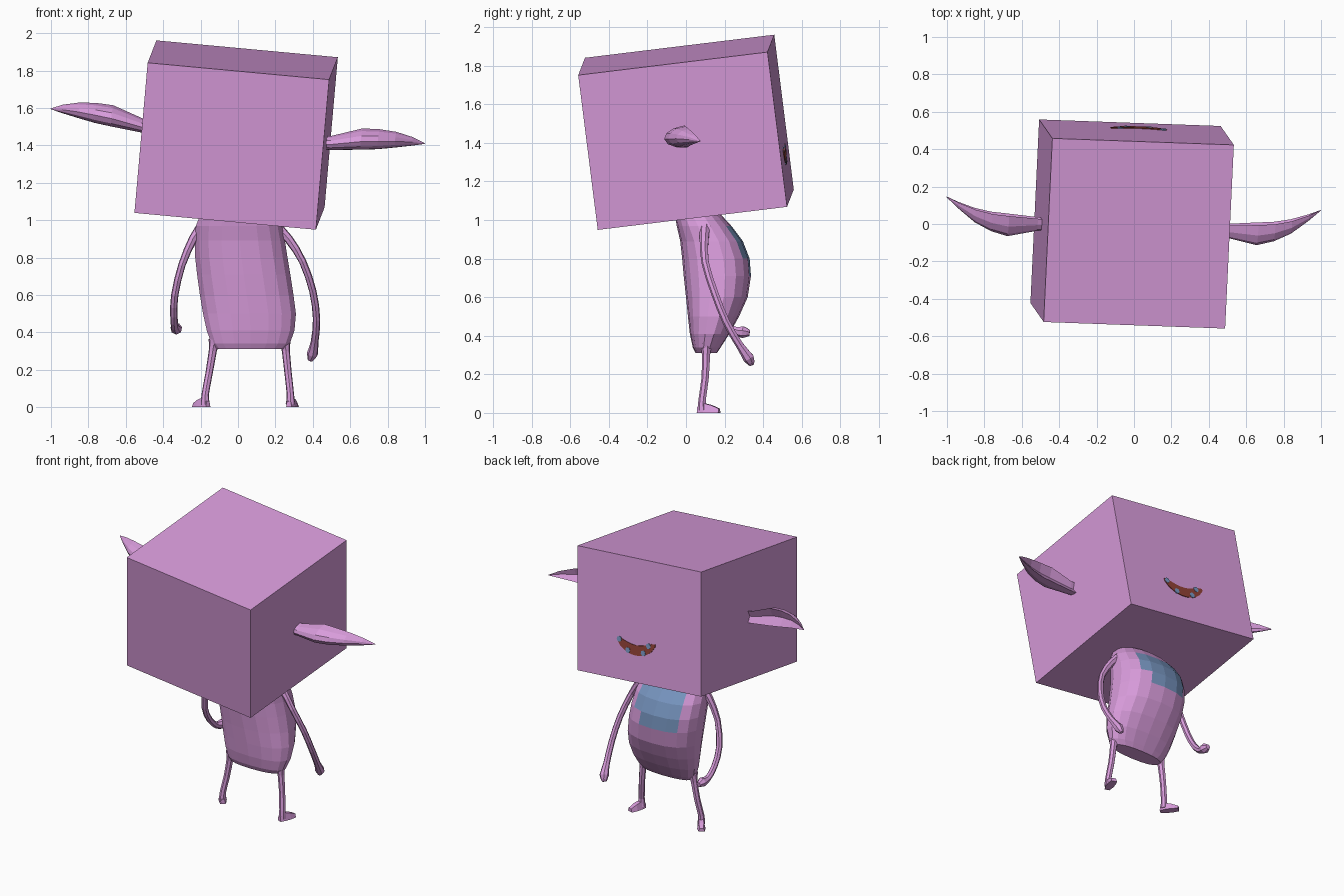
import bpy, bmesh, math
from mathutils import Vector, Matrix

if "Cube" in bpy.data.objects:
    bpy.data.objects.remove(bpy.data.objects["Cube"])


def material(name, rgb):
    m = bpy.data.materials.new(name)
    m.use_nodes = True
    m.diffuse_color = (*rgb, 1)
    m.node_tree.nodes["Principled BSDF"].inputs["Base Color"].default_value = (*rgb, 1)
    return m


PINK = material("pink skin", (0.69, 0.33, 0.71))
BLUE = material("dull blue", (0.19, 0.31, 0.54))
RED = material("brick red", (0.28, 0.054, 0.036))


def finish(name, bm, *mats):
    bmesh.ops.recalc_face_normals(bm, faces=bm.faces)
    mesh = bpy.data.meshes.new(name)
    bm.to_mesh(mesh)
    bm.free()
    for m in mats:
        mesh.materials.append(m)
    ob = bpy.data.objects.new(name, mesh)
    bpy.context.collection.objects.link(ob)
    return ob


def loft(name, rings, *mats):
    """Skin a list of equal-length point rings and cap both ends."""
    bm = bmesh.new()
    rows = [[bm.verts.new(p) for p in ring] for ring in rings]
    n = len(rows[0])
    for a, b in zip(rows, rows[1:]):
        for i in range(n):
            j = (i + 1) % n
            bm.faces.new((a[i], a[j], b[j], b[i]))
    bm.faces.new(rows[0])
    bm.faces.new(rows[-1])
    return finish(name, bm, *mats)


def tube(name, path, radii, sides=7):
    """Limb along a smoothed path, one radius per path point."""
    pts, rad = [Vector(p) for p in path], list(radii)
    fine, fr = [], []
    for i in range(len(pts) - 1):
        p0, p1, p2 = pts[max(i - 1, 0)], pts[i], pts[i + 1]
        p3 = pts[min(i + 2, len(pts) - 1)]
        for t in (0, 0.5):
            smooth = (p0 * -1 + p1 * 9 + p2 * 9 - p3) / 16
            fine.append(smooth if t else p1)
            fr.append(rad[i] + (rad[i + 1] - rad[i]) * t)
    fine.append(pts[-1])
    fr.append(rad[-1])
    rings = []
    for i, p in enumerate(fine):
        d = (fine[min(i + 1, len(fine) - 1)] - fine[max(i - 1, 0)]).normalized()
        u = d.cross(Vector((1, 0, 0))).normalized()
        v = d.cross(u)
        angles = [math.tau * k / sides for k in range(sides)]
        rings.append([p + (u * math.cos(a) + v * math.sin(a)) * fr[i] for a in angles])
    return loft(name, rings, PINK)


# Tilted box head
ux = Vector((0.97, -0.035, -0.09)).normalized()
uy = Vector((0.04, 0.98, 0.12)).normalized()
uz = ux.cross(uy).normalized()
uy = uz.cross(ux)
HEAD = Matrix.Translation((-0.01, 0.0, 1.455)) @ Matrix((ux, uy, uz)).transposed().to_4x4()
bm = bmesh.new()
bmesh.ops.create_cube(bm, size=1)
bmesh.ops.scale(bm, vec=(0.975, 0.99, 0.812), verts=bm.verts)
finish("head", bm, PINK).matrix_world = HEAD

# Cupped leaf ears: x, front y, rim y, bottom z, top z
ear_rows = [(0.44, -0.05, 0.01, -0.035, 0.035), (0.51, -0.055, 0.015, -0.035, 0.042),
            (0.67, -0.085, 0.03, -0.02, 0.095), (0.76, -0.06, 0.038, -0.01, 0.098),
            (0.85, -0.015, 0.057, 0.005, 0.09), (0.94, 0.055, 0.088, 0.02, 0.066),
            (1.005, 0.112, 0.116, 0.032, 0.036)]
rings = []
for x, front, rim, low, high in ear_rows:
    ring = []
    for k in range(7):
        a = math.pi * (k / 6 - 0.5)
        ring.append((x, rim - (rim - front) * math.cos(a),
                     (low + high) / 2 + (high - low) / 2 * math.sin(a)))
    ring.append((x, rim - 0.3 * (rim - front), (low + high) / 2))
    rings.append(ring)
ears = loft("ears", rings, PINK)
ears.matrix_world = HEAD
ears.modifiers.new("mirror", 'MIRROR')

# Crooked smile plate on the back of the head
FACE_Y = 0.495
rings = []
for k in range(11):
    t = k / 5 - 1
    x, z = 0.024 + 0.15 * t, -0.195 + 0.055 * t * t
    h = 0.032 * math.sqrt(1.08 - t ** 4)
    rings.append([(x, y, z + s * h) for y, s in
                  ((FACE_Y - 0.002, -1), (FACE_Y + 0.004, -1),
                   (FACE_Y + 0.004, 1), (FACE_Y - 0.002, 1))])
loft("mouth", rings, RED).matrix_world = HEAD

# Small blue teeth
bm = bmesh.new()
for x, z in ((0.155, -0.142), (0.087, -0.203), (-0.034, -0.203), (-0.075, -0.15)):
    place = Matrix.Translation((x, FACE_Y + 0.003, z)) @ Matrix.Rotation(math.pi / 2, 4, 'X')
    bmesh.ops.create_cone(bm, cap_ends=True, segments=7, radius1=0.019, radius2=0.019,
                          depth=0.006, matrix=place)
finish("teeth", bm, BLUE).matrix_world = HEAD

# Bean body: z, min x, max x, min y, max y
body_rows = [(0.31, -0.12, 0.25, 0.05, 0.16), (0.34, -0.145, 0.28, 0.035, 0.18),
             (0.41, -0.17, 0.305, 0.02, 0.225), (0.5, -0.19, 0.313, 0.01, 0.275),
             (0.6, -0.207, 0.3, 0.0, 0.32), (0.71, -0.222, 0.283, -0.012, 0.337),
             (0.8, -0.232, 0.268, -0.02, 0.33), (0.89, -0.235, 0.254, -0.03, 0.295),
             (0.97, -0.228, 0.238, -0.048, 0.235), (1.04, -0.2, 0.2, -0.06, 0.17),
             (1.08, -0.13, 0.13, -0.03, 0.1)]
SIDES = 18
rings = []
for z, x0, x1, y0, y1 in body_rows:
    ring = []
    for k in range(SIDES):
        a = math.tau * (k + 0.5) / SIDES
        c, s = math.cos(a), math.sin(a)
        ring.append(((x0 + x1) / 2 + (x1 - x0) / 2 * math.copysign(abs(c) ** 0.85, c),
                     (y0 + y1) / 2 + (y1 - y0) / 2 * math.copysign(abs(s) ** 0.85, s), z))
    rings.append(ring)
body = loft("body", rings, PINK, BLUE)
# Blue chest patch
for f in body.data.polygons:
    c = f.center
    if f.normal.y > 0.3 and 0.71 < c.z < 0.99 and -0.14 < c.x < 0.15:
        f.material_index = 1

# Arms
tube("left_arm", [(0.2, 0.1, 0.97), (0.27, 0.095, 0.9), (0.345, 0.1, 0.78), (0.4, 0.15, 0.62),
                  (0.42, 0.21, 0.47), (0.41, 0.28, 0.35), (0.398, 0.325, 0.285), (0.385, 0.34, 0.25)],
     [0.03, 0.024, 0.02, 0.02, 0.02, 0.021, 0.03, 0.014])
tube("right_arm", [(-0.19, 0.1, 0.97), (-0.24, 0.09, 0.9), (-0.3, 0.085, 0.76), (-0.338, 0.12, 0.6),
                   (-0.343, 0.18, 0.49), (-0.338, 0.245, 0.43), (-0.33, 0.295, 0.42), (-0.328, 0.33, 0.415)],
     [0.03, 0.024, 0.02, 0.02, 0.02, 0.021, 0.032, 0.016])

# Legs and feet
for side, hip, ankle, toe in (("left", 0.25, 0.28, 0.305), ("right", -0.125, -0.175, -0.235)):
    mid = hip * 0.4 + ankle * 0.6
    tube(side + "_leg", [(hip, 0.105, 0.36), (hip + (ankle - hip) * 0.2, 0.105, 0.3),
                         (mid, 0.1, 0.18), (ankle, 0.085, 0.07), (ankle, 0.085, 0.015)],
         [0.034, 0.022, 0.02, 0.02, 0.026])
    direction = Vector((toe - ankle, 0.08, 0)).normalized()
    across = Vector((direction.y, -direction.x, 0))
    heel = Vector((ankle, 0.085, 0))
    rings = []
    for d, w, h in ((-0.025, 0.016, 0.03), (0.01, 0.024, 0.05), (0.05, 0.026, 0.04), (0.092, 0.02, 0.022)):
        p = heel + direction * d
        rings.append([p - across * w, p + across * w,
                      p + across * w * 0.6 + Vector((0, 0, h)),
                      p - across * w * 0.6 + Vector((0, 0, h))])
    loft(side + "_foot", rings, PINK)
